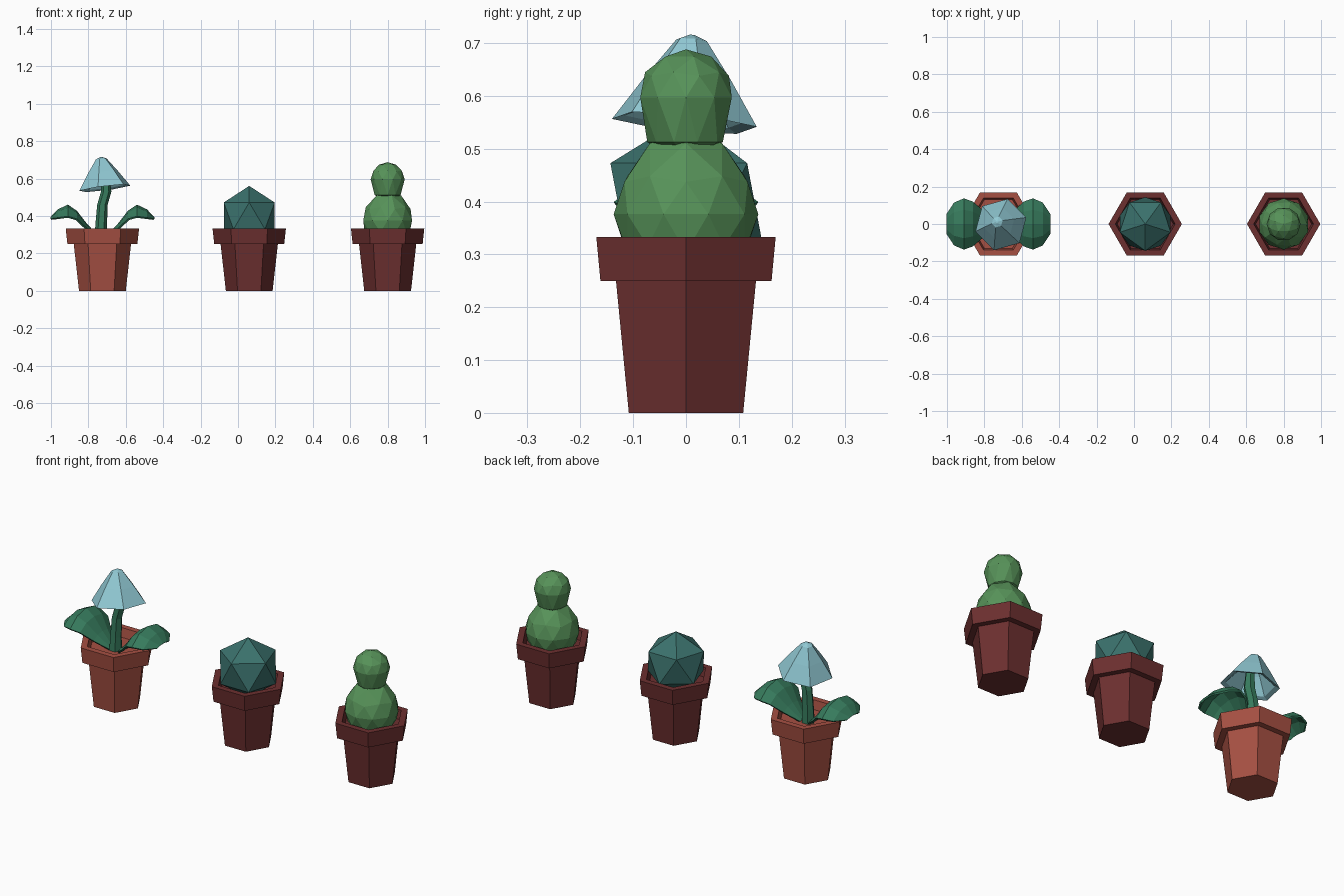
import bpy, bmesh, math
from mathutils import Vector, Matrix

if "Cube" in bpy.data.objects:
    bpy.data.objects.remove(bpy.data.objects["Cube"])


def material(name, rgb):
    m = bpy.data.materials.new(name)
    m.diffuse_color = (*rgb, 1)
    m.use_nodes = True
    m.node_tree.nodes["Principled BSDF"].inputs["Base Color"].default_value = m.diffuse_color
    return m


TERRACOTTA = material("terracotta", (0.38, 0.08, 0.055))
DARK_RED = material("dark red clay", (0.15, 0.029, 0.029))
TEAL = material("teal cactus", (0.043, 0.165, 0.15))
GREEN = material("cactus green", (0.095, 0.29, 0.10))
LEAF = material("leaf green", (0.038, 0.20, 0.11))
BLUE = material("pale blue petal", (0.28, 0.58, 0.65))


def finish(name, bm, mat, matrix=None):
    bmesh.ops.recalc_face_normals(bm, faces=bm.faces)
    mesh = bpy.data.meshes.new(name)
    bm.to_mesh(mesh)
    bm.free()
    mesh.materials.append(mat)
    ob = bpy.data.objects.new(name, mesh)
    bpy.context.collection.objects.link(ob)
    if matrix is not None:
        ob.matrix_world = matrix
    return ob


def lathe(name, profile, sides, mat, matrix, phase=0.0):
    """Closed solid from rings of (radius, z, optional x offset)."""
    bm = bmesh.new()
    rings = []
    for r, z, *off in profile:
        dx = off[0] if off else 0
        angles = [phase + 2 * math.pi * i / sides for i in range(sides)]
        rings.append([bm.verts.new((dx + r * math.cos(a), r * math.sin(a), z)) for a in angles])
    for a, b in zip(rings, rings[1:]):
        for i in range(sides):
            j = (i + 1) % sides
            bm.faces.new((a[i], a[j], b[j], b[i]))
    bm.faces.new(rings[0])
    bm.faces.new(rings[-1])
    return finish(name, bm, mat, matrix)


def ball(name, radius, centre, mat, subdivisions, turn=0.0, shape=None):
    bm = bmesh.new()
    bmesh.ops.create_icosphere(bm, subdivisions=subdivisions, radius=1)
    for v in bm.verts:
        if shape:
            v.co = shape(v.co.copy())
        v.co *= radius
    return finish(name, bm, mat, Matrix.Translation(centre) @ Matrix.Rotation(turn, 4, "Z"))


# Hexagonal pots with an overhanging rim and sunken inside
POT = [(0.125, 0), (0.153, 0.25), (0.187, 0.25), (0.196, 0.333),
       (0.16, 0.333), (0.15, 0.285)]
FLOWER_X, ROUND_X, TALL_X = -0.725, 0.06, 0.8
for label, x, mat in (("flower", FLOWER_X, TERRACOTTA),
                      ("round_cactus", ROUND_X, DARK_RED),
                      ("tall_cactus", TALL_X, DARK_RED)):
    lathe(label + "_pot", POT, 6, mat, Matrix.Translation((x, 0, 0)))

# Round cactus
ball("round_cactus", 0.16, (ROUND_X, 0, 0.401), TEAL, 1, -math.pi / 2)


# Tall cactus: two stacked balls, the upper one tapering into a neck
def lower_shape(co):
    if co.z > 0.7:
        co.z += 0.13
    return co


def neck_shape(co):
    if co.z < -0.6:
        return Vector((co.x * 0.8, co.y * 0.8, co.z - 0.3))
    if co.z < -0.1:
        return Vector((co.x * 0.9, co.y * 0.9, -0.93))
    return co


ball("tall_cactus_lower", 0.137, (TALL_X, 0, 0.376), GREEN, 2, 0, lower_shape)
ball("tall_cactus_upper", 0.091, (TALL_X, 0, 0.597), GREEN, 2, math.radians(18), neck_shape)

# Bent flower stem
lathe("flower_stem", [(0.034, 0.28, -0.008), (0.031, 0.36, -0.006), (0.028, 0.46, 0.0),
                      (0.028, 0.53, 0.02), (0.022, 0.62, 0.015)],
      6, LEAF, Matrix.Translation((FLOWER_X, 0, 0)))

# Drooping hollow bell flower, slightly tilted
tilt = (Matrix.Translation((FLOWER_X + 0.003, 0.004, 0.63))
        @ Matrix.Rotation(math.radians(-5), 4, "X") @ Matrix.Rotation(math.radians(-7), 4, "Y"))
lathe("flower_bell", [(0.006, 0.086), (0.030, 0.076), (0.085, 0.002), (0.142, -0.082),
                      (0.118, -0.074), (0.06, 0.0), (0.015, 0.045)],
      6, BLUE, tilt, math.radians(15))

# Two arching leaves: (reach, ridge height, half width, edge height)
SPINE = [(0.025, 0.29, 0.025, 0.285), (0.09, 0.36, 0.075, 0.335), (0.14, 0.425, 0.118, 0.382),
         (0.185, 0.456, 0.134, 0.395), (0.235, 0.432, 0.112, 0.388), (0.275, 0.390, 0.05, 0.383)]
for label, side in (("left_leaf", -1), ("right_leaf", 1)):
    bm = bmesh.new()
    rows = []
    for d, z, w, ez in SPINE:
        mid = ez + (z - ez) * 0.75
        pts = [(-w, ez), (-w * 0.55, mid), (0, z), (w * 0.55, mid), (w, ez)]
        rows.append([bm.verts.new((FLOWER_X + side * d, y, h)) for y, h in pts])
    for a, b in zip(rows, rows[1:]):
        for i in range(4):
            bm.faces.new((a[i], a[i + 1], b[i + 1], b[i]))
    leaf = finish(label, bm, LEAF)
    mod = leaf.modifiers.new("thickness", "SOLIDIFY")
    mod.thickness = 0.01
    mod.offset = 0
